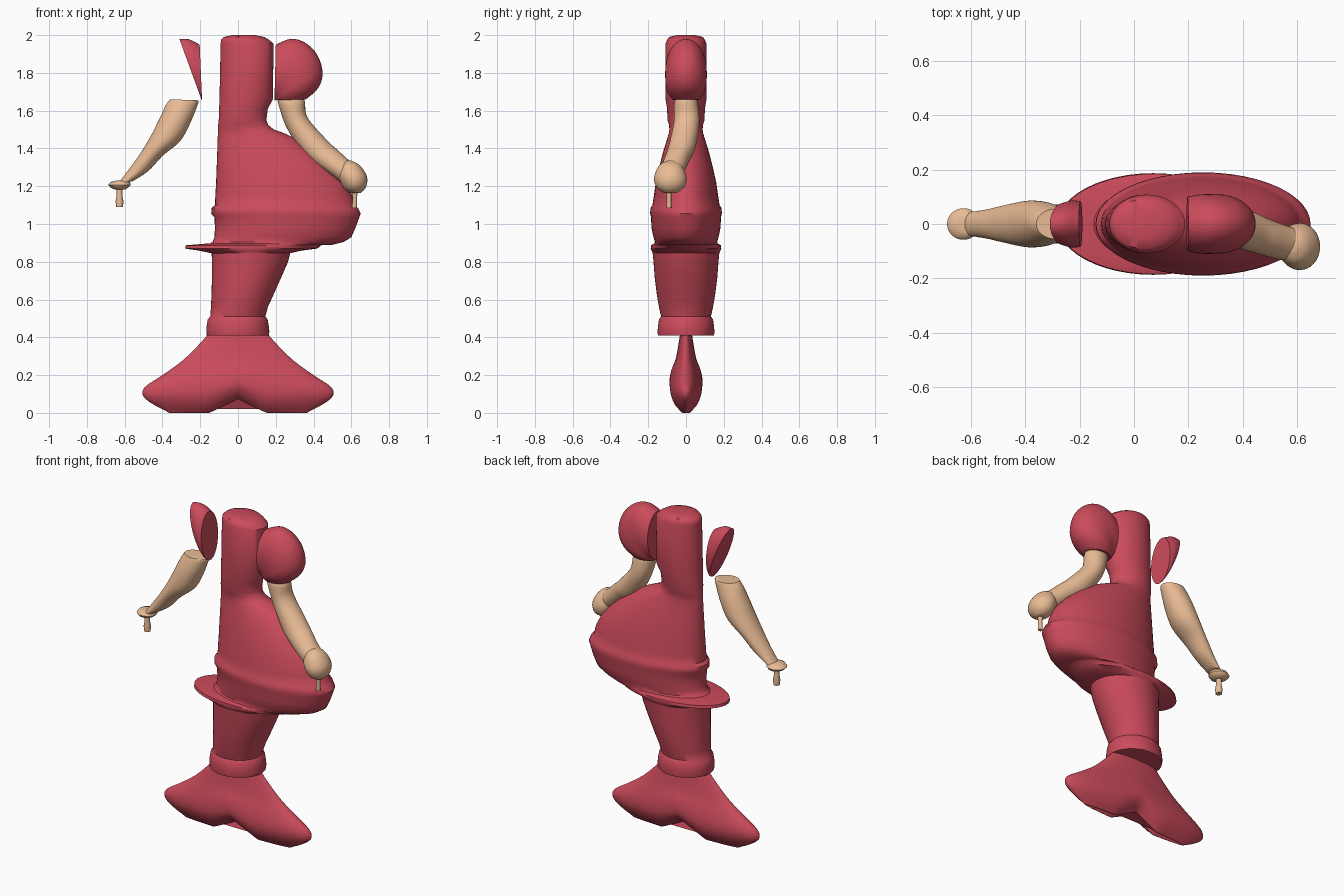
import bpy, bmesh
from math import cos, sin, pi


def material(name, rgb):
    m = bpy.data.materials.new(name)
    m.diffuse_color = (*rgb, 1)
    return m


RED = material("red", (0.60, 0.07, 0.105))
SKIN = material("skin", (0.82, 0.50, 0.30))


def smooth_rows(rows, n):
    """Catmull-Rom interpolation between section rows."""
    out = []
    for i in range(len(rows) - 1):
        p0, p1, p2, p3 = (rows[max(i - 1, 0)], rows[i], rows[i + 1],
                          rows[min(i + 2, len(rows) - 1)])
        for k in range(n):
            t = k / n
            out.append([0.5 * (2 * b + (c - a) * t + (2 * a - 5 * b + 4 * c - d) * t * t
                               + (3 * b - a - 3 * c + d) * t ** 3)
                        for a, b, c, d in zip(p0, p1, p2, p3)])
    return out + [list(rows[-1])]


def loft(name, rows, mat, n=1, segs=48, warp=None):
    """Each row is an ellipse (x0, z0, x1, z1, y centre, y half-width)."""
    if n > 1:
        rows = smooth_rows(rows, n)
    bm = bmesh.new()
    rings = []
    for x0, z0, x1, z1, cy, hy in rows:
        ring = []
        for k in range(segs):
            a = 2 * pi * k / segs
            t = 0.5 + 0.5 * cos(a)
            co = (x0 + (x1 - x0) * t, cy + hy * sin(a), z0 + (z1 - z0) * t)
            ring.append(bm.verts.new(warp(*co) if warp else co))
        rings.append(ring)
    for r, s in zip(rings, rings[1:]):
        for k in range(segs):
            j = (k + 1) % segs
            bm.faces.new((r[k], r[j], s[j], s[k]))
    bm.faces.new(rings[0])
    bm.faces.new(rings[-1])
    bmesh.ops.recalc_face_normals(bm, faces=bm.faces)
    me = bpy.data.meshes.new(name)
    bm.to_mesh(me)
    bm.free()
    ob = bpy.data.objects.new(name, me)
    bpy.context.collection.objects.link(ob)
    me.materials.append(mat)
    bpy.ops.object.select_all(action='DESELECT')
    ob.select_set(True)
    bpy.context.view_layer.objects.active = ob
    bpy.ops.object.shade_smooth_by_angle(angle=0.75)
    return ob


def level(rows):
    """Horizontal sections given as (z, left x, right x, y half-width)."""
    return [(l, z, r, z, 0, h) for z, l, r, h in rows]


# Neck, bodice and wide hip
loft("torso", level([
    (2.00, -0.03, 0.09, 0.05), (1.99, -0.075, 0.14, 0.09), (1.975, -0.09, 0.165, 0.10),
    (1.955, -0.092, 0.188, 0.108), (1.66, -0.098, 0.185, 0.108), (1.61, -0.10, 0.158, 0.10),
    (1.55, -0.102, 0.15, 0.098), (1.525, -0.105, 0.16, 0.09), (1.50, -0.105, 0.19, 0.088),
    (1.485, -0.106, 0.235, 0.09), (1.45, -0.108, 0.31, 0.10), (1.38, -0.11, 0.41, 0.122),
    (1.30, -0.113, 0.50, 0.142), (1.22, -0.116, 0.57, 0.16), (1.15, -0.12, 0.605, 0.17),
    (1.10, -0.122, 0.615, 0.178), (1.085, -0.14, 0.635, 0.188), (1.055, -0.142, 0.65, 0.19),
    (1.035, -0.125, 0.642, 0.185), (0.98, -0.122, 0.622, 0.183), (0.93, -0.125, 0.60, 0.172),
    (0.905, -0.135, 0.56, 0.165), (0.89, -0.16, 0.50, 0.17)]), RED)

# Thin brim below the hip
loft("brim", level([
    (0.897, -0.16, 0.50, 0.165), (0.887, -0.278, 0.44, 0.185), (0.87, -0.28, 0.42, 0.187),
    (0.858, -0.20, 0.33, 0.182), (0.845, -0.14, 0.275, 0.175)]), RED)

# Tapered tail with ankle cuff
loft("tail", level([
    (0.86, -0.14, 0.28, 0.178), (0.80, -0.138, 0.265, 0.172), (0.72, -0.138, 0.23, 0.166),
    (0.63, -0.14, 0.19, 0.155), (0.56, -0.143, 0.158, 0.143), (0.51, -0.147, 0.145, 0.132),
    (0.495, -0.16, 0.157, 0.143), (0.46, -0.166, 0.163, 0.148), (0.43, -0.168, 0.166, 0.151),
    (0.41, -0.165, 0.163, 0.148)]), RED)


# Tail fin, notched in the middle of its lower edge
def notch(x, y, z):
    lift = max(0, 1 - abs(x) / 0.15) * max(0, 1 - z / 0.3)
    return x, y, z + 0.075 * lift


loft("fin", level([
    (0.43, -0.15, 0.15, 0.03), (0.38, -0.19, 0.19, 0.037), (0.28, -0.29, 0.29, 0.055),
    (0.20, -0.40, 0.40, 0.078), (0.135, -0.495, 0.495, 0.087), (0.085, -0.50, 0.50, 0.082),
    (0.04, -0.44, 0.44, 0.06), (0.012, -0.385, 0.385, 0.035), (0.0, -0.36, 0.36, 0.018),
    (0.02, -0.35, 0.35, 0.003)]), RED, n=3, segs=72, warp=notch)

# Puffed sleeve, fanned around the armpit corner
fan = [(0.20, 1.95, 0.10), (0.28, 1.98, 0.108), (0.355, 1.96, 0.11), (0.42, 1.895, 0.11),
       (0.448, 1.80, 0.105), (0.425, 1.72, 0.09), (0.36, 1.66, 0.07)]
loft("puffed_sleeve", [(0.193, 1.655, x, z, 0, h) for x, z, h in fan], RED, n=4)

# Narrow sleeve sliver on the other side
loft("narrow_sleeve", [(-0.19, 1.65, x, z, 0, h) for x, z, h in
                       [(-0.203, 1.95, 0.083), (-0.26, 1.978, 0.087), (-0.31, 1.978, 0.08)]],
     RED, n=4)

# Bent arm reaching forward
loft("bent_arm", [
    (0.21, 1.66, 0.35, 1.66, 0, 0.055), (0.215, 1.63, 0.355, 1.64, 0, 0.063),
    (0.255, 1.515, 0.37, 1.56, 0.003, 0.068), (0.335, 1.385, 0.475, 1.44, -0.02, 0.072),
    (0.40, 1.325, 0.53, 1.39, -0.042, 0.068), (0.48, 1.27, 0.59, 1.335, -0.065, 0.065),
    (0.55, 1.22, 0.65, 1.29, -0.08, 0.06)], SKIN, n=4)
loft("bent_arm_hand", [(l, z, r, z, -0.083, h) for z, l, r, h in [
    (1.335, 0.57, 0.60, 0.015), (1.315, 0.545, 0.64, 0.055), (1.27, 0.53, 0.675, 0.08),
    (1.23, 0.54, 0.685, 0.086), (1.19, 0.56, 0.675, 0.07), (1.165, 0.59, 0.65, 0.035)]],
     SKIN, n=3)
loft("bent_arm_finger", [(0.60, 1.18, 0.635, 1.18, -0.09, 0.017),
                         (0.607, 1.14, 0.63, 1.14, -0.09, 0.012),
                         (0.603, 1.085, 0.63, 1.085, -0.09, 0.013)], SKIN, segs=24)

# Straight arm hanging outwards
loft("straight_arm", [
    (-0.36, 1.66, -0.215, 1.655, 0, 0.055), (-0.382, 1.63, -0.21, 1.642, 0, 0.062),
    (-0.41, 1.57, -0.25, 1.54, 0, 0.08), (-0.465, 1.46, -0.305, 1.44, 0, 0.086),
    (-0.53, 1.355, -0.40, 1.36, 0, 0.07), (-0.585, 1.28, -0.475, 1.28, 0, 0.055),
    (-0.63, 1.22, -0.56, 1.225, 0, 0.045)], SKIN, n=4)
loft("straight_arm_hand", level([
    (1.23, -0.645, -0.585, 0.03), (1.222, -0.675, -0.572, 0.05), (1.207, -0.688, -0.568, 0.058),
    (1.193, -0.675, -0.58, 0.05), (1.182, -0.65, -0.60, 0.028)]), SKIN)
loft("straight_arm_finger", level([
    (1.19, -0.642, -0.612, 0.016), (1.15, -0.643, -0.612, 0.017), (1.12, -0.648, -0.606, 0.021),
    (1.09, -0.645, -0.609, 0.019)]), SKIN, segs=24)
